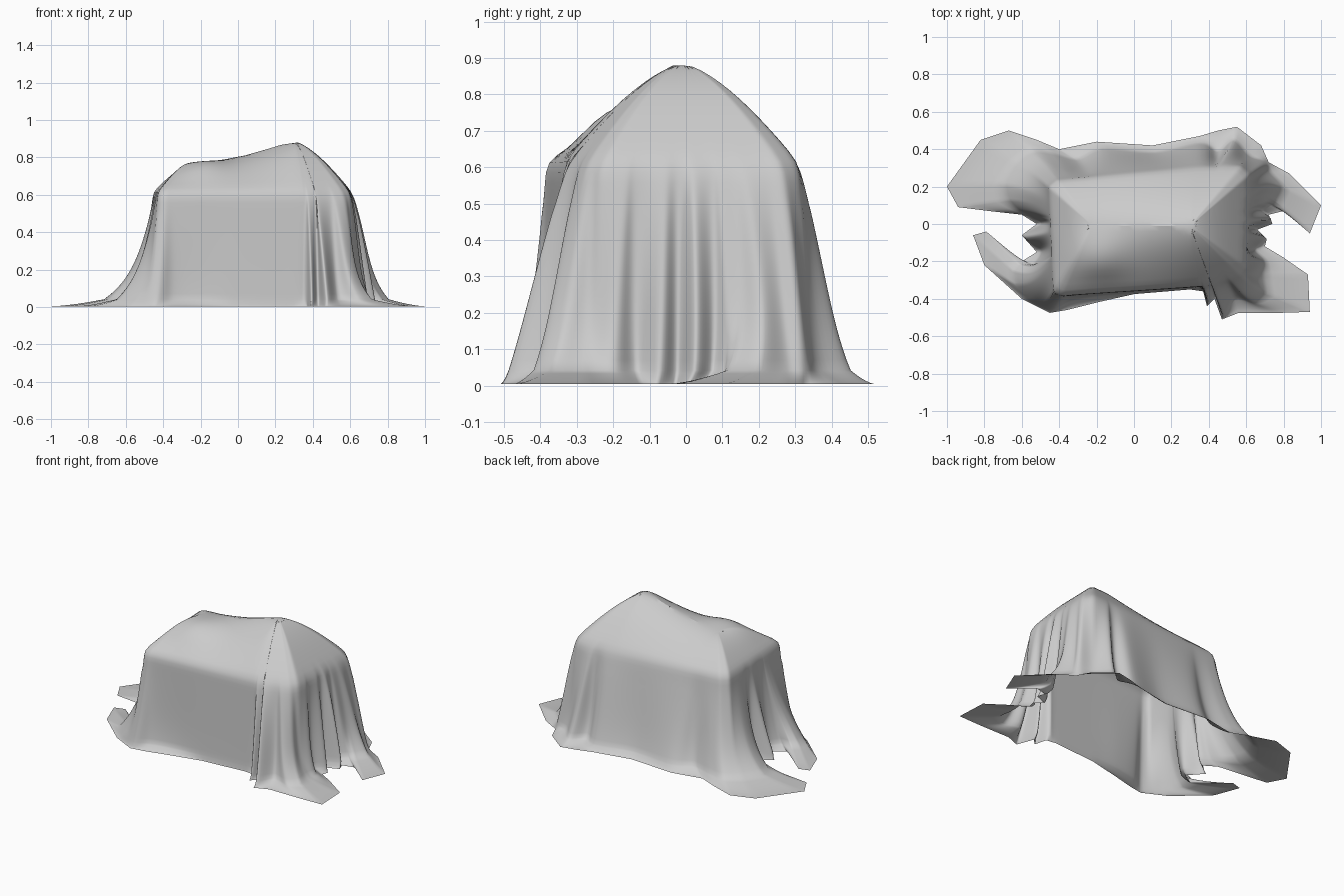
import bpy, bmesh, math
from mathutils import Vector as V

if "Cube" in bpy.data.objects:
    bpy.data.objects.remove(bpy.data.objects["Cube"])

# Hem outline lying on the floor, counter-clockwise from the front middle
HEM = [(0, -.375), (.3, -.35), (.37, -.36), (.39, -.44), (.43, -.40), (.47, -.51), (.56, -.475),
       (.78, -.475), (.94, -.47), (.93, -.27), (.80, -.18), (.70, -.12), (.71, -.08), (.66, -.03),
       (.74, 0), (.72, .05), (.80, .07), (.94, -.05), (1, .1), (.83, .27), (.72, .33), (.68, .42),
       (.55, .52), (.45, .50), (.35, .47), (.1, .42), (-.2, .44), (-.4, .40), (-.52, .45),
       (-.67, .5), (-.82, .45), (-1, .2), (-.94, .09), (-.78, .07), (-.6, .05), (-.52, 0),
       (-.6, -.06), (-.52, -.15), (-.60, -.2), (-.79, -.04), (-.86, -.06), (-.8, -.22),
       (-.6, -.4), (-.45, -.475), (-.36, -.46), (-.2, -.42)]
# Where each hanging fold meets the floor
FOOT = [(0, -.365), (.3, -.345), (.36, -.345), (.395, -.42), (.43, -.36), (.475, -.48), (.53, -.37),
        (.60, -.40), (.64, -.34), (.63, -.27), (.67, -.20), (.63, -.14), (.69, -.07), (.64, -.02),
        (.73, .03), (.67, .08), (.70, .12), (.71, .17), (.74, .23), (.70, .28), (.70, .33), (.6, .35),
        (.53, .43), (.45, .36), (.36, .42), (.12, .37), (-.16, .39), (-.28, .33), (-.42, .36),
        (-.51, .36), (-.58, .29), (-.62, .22), (-.61, .14), (-.58, .08), (-.53, .04), (-.49, 0),
        (-.58, -.07), (-.49, -.14), (-.52, -.22), (-.56, -.27), (-.58, -.31), (-.58, -.36),
        (-.53, -.41), (-.43, -.45), (-.34, -.40), (-.2, -.375)]
# Upper edge of the hidden box
EDGE = [V(p) for p in [(-.43, -.37), (-.39, -.385), (.35, -.335), (.40, -.325), (.56, -.27), (.60, -.23),
                       (.61, .26), (.57, .31), (.3, .30), (-.41, .235), (-.455, .2)]]
SUB, EDGE_Z, FOOT_Z, FLARE = 7, .615, .042, .25


def resample(points, smooth):
    """Closed outline, straight or Catmull-Rom."""
    pts, n, out = [V(p) for p in points], len(points), []
    for i in range(n):
        a, b, c, d = (pts[(i + k) % n] for k in (-1, 0, 1, 2))
        for j in range(SUB):
            t = j / SUB
            if smooth:
                out.append(.5 * (2 * b + (c - a) * t + (2 * a - 5 * b + 4 * c - d) * t * t
                                 + (3 * b - a - 3 * c + d) * t ** 3))
            else:
                out.append(b.lerp(c, t))
    return out


def hit_edge(c, p):
    """Point where the ray from c through p crosses the box edge."""
    d, best = p - c, None
    for i, a in enumerate(EDGE):
        e = EDGE[(i + 1) % len(EDGE)] - a
        den = d.x * e.y - d.y * e.x
        if abs(den) < 1e-9:
            continue
        w = a - c
        t = (w.x * e.y - w.y * e.x) / den
        u = (w.x * d.y - w.y * d.x) / den
        if t > 0 and -1e-6 <= u <= 1 + 1e-6:
            best = t if best is None else min(best, t)
    return c + d * (best if best else .8)


def column(hem, foot):
    """One strip of cloth from the ridge, over the edge, down to the hem."""
    core = V((max(-.22, min(.3, foot.x)), -.01))
    edge = hit_edge(core, foot)
    u = (core.x + .22) / .52
    ridge_z = .765 + .125 * u ** 1.4
    out = []
    for i in range(13):                      # sloping top
        s = 1 - i / 12
        p = edge.lerp(core, s)
        f = math.sin(s * math.pi / 2) * (1 - .4 * u) + s * .4 * u
        bump = .045 * math.exp(-((p.x + .18) ** 2 + (p.y + .2) ** 2) / .018) * min(1, 3 * s)
        out.append((p.x, p.y, EDGE_Z + (ridge_z - EDGE_Z) * f + bump))
    power = 1 - (.3 if foot.x > 0 else .6) * foot.x
    for i in range(1, 21):                   # hanging folds, flaring near the floor
        t = i / 20
        p = edge.lerp(foot, t ** power) + (hem - foot) * FLARE * t ** 6
        out.append((p.x, p.y, EDGE_Z + (FOOT_Z - EDGE_Z) * t))
    for i in range(1, 7):                    # spread on the floor
        q = i / 6
        p = foot.lerp(hem, FLARE + (1 - FLARE) * q)
        out.append((p.x, p.y, .004 + (FOOT_Z - .004) * (1 - q) ** 1.5))
    return out


# Draped cloth
bm = bmesh.new()
cols = [[bm.verts.new(p) for p in column(h, f)]
        for h, f in zip(resample(HEM, False), resample(FOOT, True))]
for i, a in enumerate(cols):
    b = cols[(i + 1) % len(cols)]
    for k in range(len(a) - 1):
        bm.faces.new((a[k], a[k + 1], b[k + 1], b[k]))
bmesh.ops.remove_doubles(bm, verts=bm.verts, dist=.0004)

# Weld the front and back of the ridge and soften the shoulders
ridge = [v for v in bm.verts if abs(v.co.y + .01) < .002 and v.co.z > .75 and -.23 < v.co.x < .31]
bmesh.ops.remove_doubles(bm, verts=ridge, dist=.012)
soft = [v for v in bm.verts if v.co.z > .5 and not v.is_boundary]
for _ in range(3):
    bmesh.ops.smooth_vert(bm, verts=soft, factor=.5, use_axis_x=True, use_axis_y=True, use_axis_z=True)
for f in bm.faces:
    f.smooth = True
mesh = bpy.data.meshes.new("draped_cloth")
bm.to_mesh(mesh)
bm.free()
cloth = bpy.data.objects.new("draped_cloth", mesh)
bpy.context.collection.objects.link(cloth)
